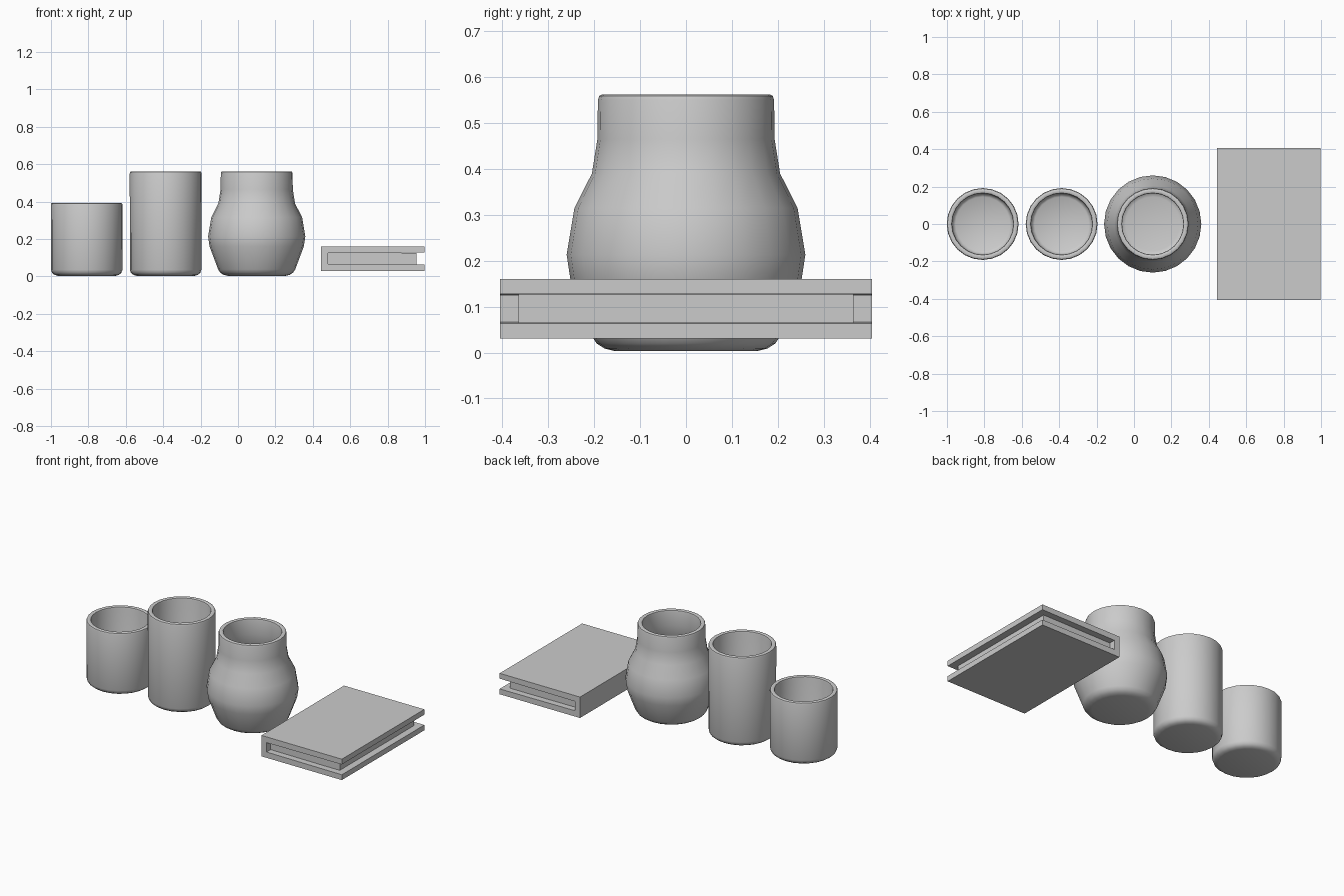
import bpy, bmesh, math

if "Cube" in bpy.data.objects:
    bpy.data.objects.remove(bpy.data.objects["Cube"])


def finish(name, bm, smooth_angle=None):
    bmesh.ops.recalc_face_normals(bm, faces=bm.faces)
    me = bpy.data.meshes.new(name)
    bm.to_mesh(me)
    bm.free()
    ob = bpy.data.objects.new(name, me)
    bpy.context.collection.objects.link(ob)
    if smooth_angle:
        bpy.ops.object.select_all(action='DESELECT')
        ob.select_set(True)
        bpy.context.view_layer.objects.active = ob
        bpy.ops.object.shade_smooth_by_angle(angle=math.radians(smooth_angle))
    return ob


def lathe(name, x, profile, sides=24):
    bm = bmesh.new()
    vs = [bm.verts.new((r, 0, z)) for r, z in profile]
    es = [bm.edges.new(pair) for pair in zip(vs, vs[1:])]
    bmesh.ops.spin(bm, geom=vs + es, cent=(0, 0, 0), axis=(0, 0, 1),
                   angle=2 * math.pi, steps=sides, use_merge=False)
    bmesh.ops.remove_doubles(bm, verts=bm.verts, dist=0.0005)
    ob = finish(name, bm, 40)
    ob.location.x = x
    return ob


FOOT = [(0, 0.003), (0.155, 0.003), (0.172, 0.008), (0.185, 0.018), (0.191, 0.035)]
FLOOR = [(0.164, 0.055), (0.158, 0.038), (0.145, 0.03), (0, 0.03)]


def rim(h):
    return [(0.192, h - 0.012), (0.189, h - 0.003), (0.183, h),
            (0.172, h), (0.166, h - 0.003), (0.164, h - 0.012)]


# straight cups
lathe("short_cup", -0.809, FOOT + rim(0.393) + FLOOR)
lathe("tall_cup", -0.387, FOOT + rim(0.562) + FLOOR)

# bulging vase, inner wall follows the outer one
vase_foot = [(0, 0.003), (0.155, 0.003), (0.178, 0.009), (0.195, 0.02), (0.206, 0.037)]
belly = [(0.252, 0.16), (0.26, 0.213), (0.243, 0.315), (0.205, 0.39), (0.193, 0.465)]
inner = [(r - 0.028, z) for r, z in reversed(belly)]
vase_floor = [(0.182, 0.055), (0.165, 0.036), (0.145, 0.03), (0, 0.03)]
lathe("vase", 0.10, vase_foot + belly + rim(0.562) + inner + vase_floor)

# book cover: C-shaped section extruded along y
x0, x1, half = 0.445, 0.997, 0.405
section = [(x0, 0.03), (x1, 0.03), (x1, 0.063), (0.48, 0.066),
           (0.48, 0.124), (x1, 0.127), (x1, 0.16), (x0, 0.16)]
bm = bmesh.new()
rings = [[bm.verts.new((x, y, z)) for x, z in section] for y in (-half, half)]
n = len(section)
for i in range(n):
    j = (i + 1) % n
    bm.faces.new((rings[0][i], rings[0][j], rings[1][j], rings[1][i]))
for ring in rings:
    for quad in ((0, 1, 2, 3), (0, 3, 4, 7), (4, 5, 6, 7)):
        bm.faces.new([ring[k] for k in quad])
finish("book_cover", bm)

# page block set back from the cover edges
bm = bmesh.new()
bmesh.ops.create_cube(bm, size=1)
bmesh.ops.scale(bm, vec=(0.477, 0.73, 0.062), verts=bm.verts)
bmesh.ops.translate(bm, vec=(0.7165, 0, 0.095), verts=bm.verts)
finish("book_pages", bm)
